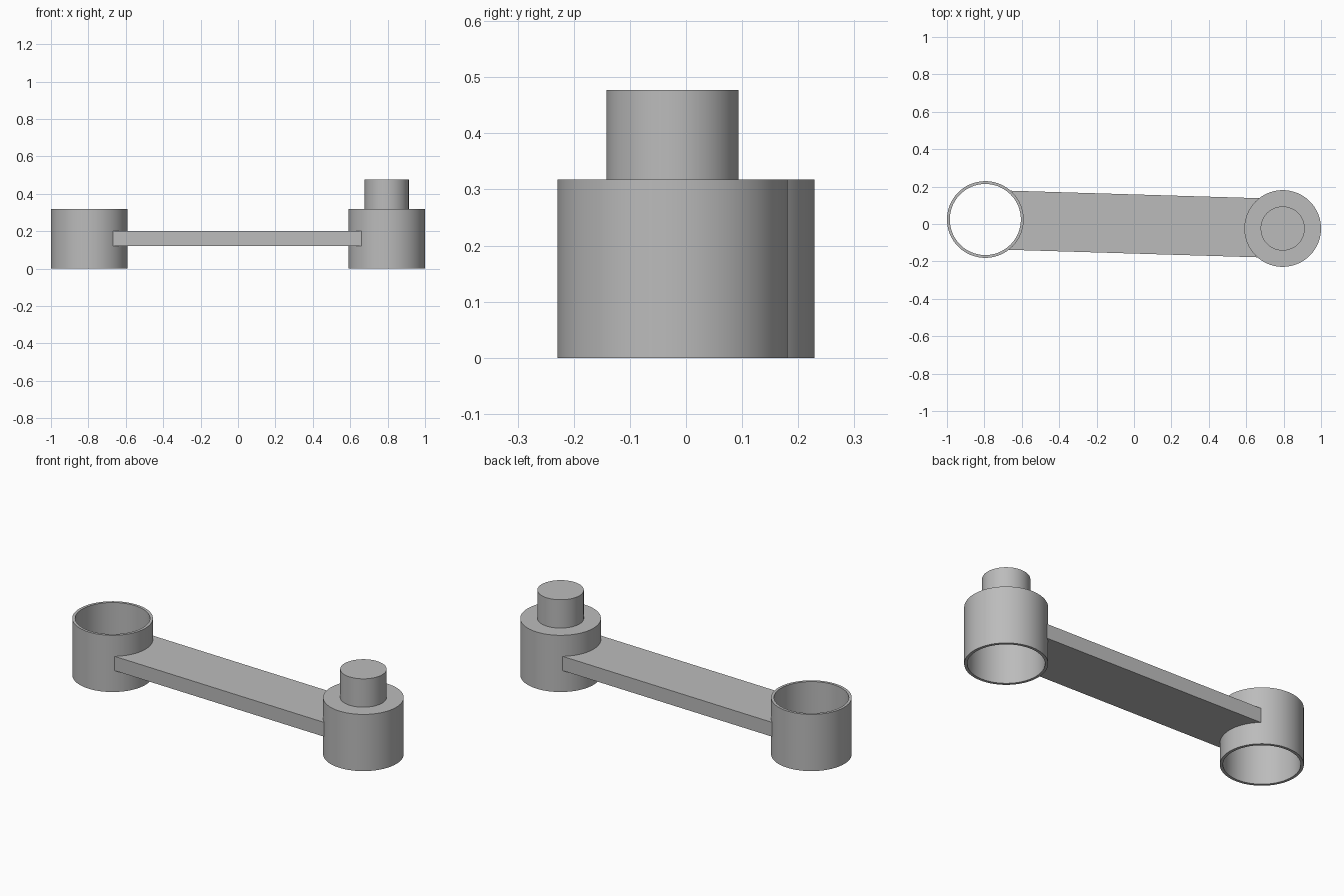
import bpy, bmesh, math
from mathutils import Vector

cube = bpy.data.objects.get("Cube")
if cube:
    bpy.data.objects.remove(cube, do_unlink=True)

SEG = 96
R, WALL, H = 0.205, 0.015, 0.318
RING = Vector((-0.795, 0.024, 0))
CUP = -RING

grey = bpy.data.materials.new("plain grey")
grey.use_nodes = True
colour = (0.5, 0.5, 0.5, 1)
grey.diffuse_color = colour
grey.node_tree.nodes["Principled BSDF"].inputs["Base Color"].default_value = colour


def finish(name, bm, place):
    bmesh.ops.remove_doubles(bm, verts=bm.verts, dist=1e-5)
    bmesh.ops.recalc_face_normals(bm, faces=bm.faces)
    mesh = bpy.data.meshes.new(name)
    bm.to_mesh(mesh)
    bm.free()
    mesh.materials.append(grey)
    obj = bpy.data.objects.new(name, mesh)
    obj.location = place
    bpy.context.collection.objects.link(obj)
    bpy.ops.object.select_all(action='DESELECT')
    obj.select_set(True)
    bpy.context.view_layer.objects.active = obj
    bpy.ops.object.shade_smooth_by_angle(angle=math.radians(30))
    return obj


def lathe(name, profile, place):
    """Spin a closed (radius, height) profile around z."""
    bm = bmesh.new()
    verts = [bm.verts.new((r, 0, z)) for r, z in profile]
    edges = [bm.edges.new((a, b)) for a, b in zip(verts, verts[1:] + verts[:1])
             if a.co.x or b.co.x]
    bmesh.ops.spin(bm, geom=verts + edges, cent=(0, 0, 0), axis=(0, 0, 1),
                   angle=math.tau, steps=SEG)
    return finish(name, bm, place)


# Open ring at the right end
lathe("open_ring", [(R, 0), (R, H), (R - WALL, H), (R - WALL, 0)], RING)

# Hollow cup with a solid peg on top at the left end
PEG_R, PEG_TOP = 0.118, 0.477
lathe("cup_with_peg", [(0, PEG_TOP), (PEG_R, PEG_TOP), (PEG_R, H), (R, H), (R, 0),
                       (R - WALL, 0), (R - WALL, H - WALL), (0, H - WALL)], CUP)

# Flat arm whose concave ends follow the round walls
HALF_W, Z0, Z1 = 0.158, 0.12, 0.2
reach = RING.length
bite = R - WALL / 2
sweep = math.asin(HALF_W / bite)
steps = 24
arc = [(bite * math.cos(a), bite * math.sin(a))
       for a in (sweep * (2 * i / steps - 1) for i in range(steps + 1))]
outline = [(x - reach, y) for x, y in arc] + [(reach - x, -y) for x, y in arc]
bm = bmesh.new()
base = bm.faces.new([bm.verts.new((x, y, Z0)) for x, y in outline])
top = bmesh.ops.extrude_face_region(bm, geom=[base], use_keep_orig=True)
bmesh.ops.translate(bm, vec=(0, 0, Z1 - Z0),
                    verts=[v for v in top["geom"] if isinstance(v, bmesh.types.BMVert)])
arm = finish("connecting_arm", bm, (0, 0, 0))
arm.rotation_euler.z = math.atan2(CUP.y, CUP.x)
